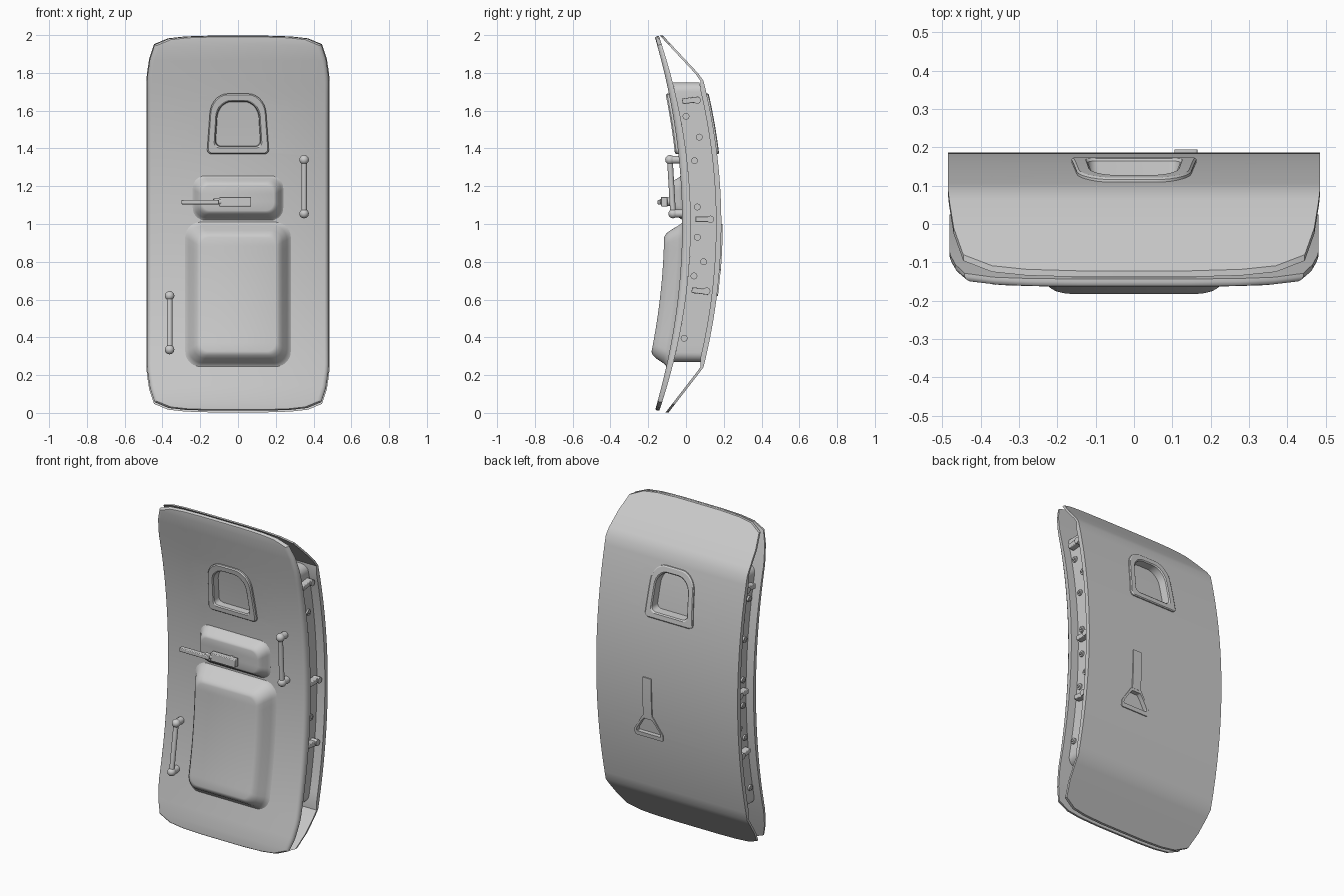
import bpy, bmesh, math
from mathutils import Vector

if "Cube" in bpy.data.objects:
    bpy.data.objects.remove(bpy.data.objects["Cube"])


def inner_y(z):            # curved cabin-side surface
    return -0.02 - 0.148 * (z - 1) ** 2


def inner_back(z):         # rear face of the lining
    return 0.025 - 0.17 * (z - 1) ** 2


def outer_y(z):            # curved outer skin with straight sloped ends
    if z > 1.77:
        return 0.09 + (z - 1.77) / 0.225 * -0.21
    if z < 0.24:
        return 0.092 + (0.24 - z) / 0.235 * -0.182
    return 0.187 - 0.164 * (z - 1) ** 2


def front(off):
    return lambda z: inner_y(z) - off


def back(off):
    return lambda z: outer_y(z) + off


def lining_mix(t):         # blend from lining front to lining rear
    return lambda z: inner_y(z) * (1 - t) + inner_back(z) * t


def half(hw, z0, z1, rb, rt, taper=0.0, sides=14):
    """Right half of a rounded rectangle, bottom to top."""
    p = []
    for i in range(8):
        a = -math.pi / 2 + math.pi / 2 * i / 7
        p.append((hw - rb + rb * math.cos(a), z0 + rb + rb * math.sin(a)))
    lo, hi = z0 + rb, z1 - rt
    p += [(hw, lo + (hi - lo) * i / sides) for i in range(1, sides)]
    for i in range(8):
        a = math.pi / 2 * i / 7
        p.append((hw - rt + rt * math.cos(a), hi + rt * math.sin(a)))
    return [(x * (1 - taper * (z - z0) / (z1 - z0)), z) for x, z in p]


def loft(name, rings, cap_start=True, cap_end=True, closed=False, cx=0.0):
    """Bridge mirrored outlines, each laid on its own surface y(z)."""
    bm = bmesh.new()
    loops = []
    for outline, y in rings:
        full = list(outline) + [(-x, z) for x, z in reversed(outline)]
        loops.append([bm.verts.new((cx + x, y(z), z)) for x, z in full])
    n = len(loops[0])
    pairs = list(zip(loops, loops[1:]))
    if closed:
        pairs.append((loops[-1], loops[0]))
    for a, b in pairs:
        for i in range(n):
            j = (i + 1) % n
            bm.faces.new((a[i], a[j], b[j], b[i]))
    caps = [] if closed else [l for l, on in ((loops[0], cap_start), (loops[-1], cap_end)) if on]
    for l in caps:
        for i in range(n // 2 - 1):
            bm.faces.new((l[i], l[i + 1], l[n - 2 - i], l[n - 1 - i]))
    bmesh.ops.recalc_face_normals(bm, faces=bm.faces)
    me = bpy.data.meshes.new(name)
    bm.to_mesh(me)
    bm.free()
    ob = bpy.data.objects.new(name, me)
    bpy.context.collection.objects.link(ob)
    return ob


def rod(name, a, b, r, sides=16):
    a, b = Vector(a), Vector(b)
    bpy.ops.mesh.primitive_cylinder_add(vertices=sides, radius=r, depth=(b - a).length, location=(a + b) / 2)
    ob = bpy.context.object
    ob.rotation_euler = (b - a).to_track_quat('Z', 'Y').to_euler()
    ob.name = name


def ball(name, loc, r):
    bpy.ops.mesh.primitive_uv_sphere_add(segments=16, ring_count=10, radius=r, location=loc)
    bpy.context.object.name = name


def box(name, loc, size, bevel=0.004, rot=0.0):
    bpy.ops.mesh.primitive_cube_add(size=1, location=loc, rotation=(rot, 0, 0))
    ob = bpy.context.object
    ob.name = name
    ob.scale = size
    bpy.ops.object.transform_apply(location=False, rotation=False, scale=True)
    m = ob.modifiers.new("bevel", 'BEVEL')
    m.width, m.segments = bevel, 2


def cut(target, name, outline, y0, y1, cx=0.0):
    cutter = loft(name, [(outline, lambda z: y0), (outline, lambda z: y1)], cx=cx)
    cutter.hide_render = True
    m = target.modifiers.new("cut", 'BOOLEAN')
    m.operation, m.object, m.solver = 'DIFFERENCE', cutter, 'EXACT'
    bpy.context.view_layer.objects.active = target
    bpy.ops.object.modifier_apply(modifier="cut")
    bpy.data.objects.remove(cutter)


# Door outline shared by lining and skin
def door_outline(z0, z1, w, inset=0.0):
    low = [(.15, 0), (.28, .004), (.37, .014), (.445, .045), (.47, .12), (.482, .2), (.485, .24)]
    k = w / .485
    pts = [(x * k, z0 + z) for x, z in low]
    a, b = z0 + .24, z1 - .24
    pts += [(w, a + (b - a) * i / 30) for i in range(1, 30)]
    pts += [(x * k, z1 - z) for x, z in reversed(low)]
    mid = (z0 + z1) / 2
    return [(x - inset, mid + (z - mid) * (1 - inset * .5)) for x, z in pts]


# Cabin-side lining panel with rolled edge
lining = loft("inner_lining", [(door_outline(.012, 1.995, .481, i), lining_mix(t))
                               for i, t in ((.022, 0), (.011, .12), (.004, .35), (0, .65), (0, 1))])


# Outer skin, thinner at the sloped ends
def skin_inside(z):
    return outer_y(z) - (.028 if abs(z - 1) < .72 else .016)


skin = loft("outer_skin", [(door_outline(.003, 1.997, .485), back(0)),
                           (door_outline(.003, 1.997, .485), skin_inside)])

# Window openings through both panels
for panel in (lining, skin):
    cut(panel, "window_cutter", half(.135, 1.395, 1.665, .03, .09, .1), -.4, .4)


# Window surrounds with recessed panes
def window(name, surf, rise, depth):
    loft(name, [
        (half(.165, 1.37, 1.69, .025, .1, .14), surf(-.002)),
        (half(.165, 1.37, 1.69, .025, .1, .14), surf(rise * .6)),
        (half(.159, 1.376, 1.684, .022, .096, .14), surf(rise)),
        (half(.128, 1.403, 1.657, .03, .085, .12), surf(rise)),
        (half(.122, 1.41, 1.65, .03, .083, .12), surf(rise - .006)),
        (half(.119, 1.413, 1.647, .03, .082, .12), surf(-depth))], cap_start=False)


window("inner_window", front, .018, .03)
window("outer_window", back, .011, .045)


# Padded housings on the lining, flared at the base
def housing(name, hw, z0, z1, r, depth, slope):
    steps = [(0, -.002), (.1, .06), (.25, .24), (.55, .67), (.75, .88), (.88, .96), (1, 1)]
    loft(name, [(half(hw - slope * i, z0 + slope * i, z1 - slope * i, r - slope * i * .4, r - slope * i * .4),
                 front(depth * o)) for i, o in steps], cap_start=False)


housing("slide_cover", .28, .245, 1.01, .08, .095, .08)
housing("latch_housing", .24, 1.02, 1.255, .065, .062, .05)

# Latch lever on the upper housing
rod("lever_pivot", (0.02, -.06, 1.118), (0.02, -.115, 1.118), .022)
box("lever_grip", (-.015, -.115, 1.118), (.17, .035, .05))
rod("lever_neck", (-.09, -.12, 1.118), (-.13, -.128, 1.118), .016)
box("lever_arm", (-.2, -.135, 1.116), (.2, .03, .024))

# Grab handles
for side, x, z0, z1 in (("right", .35, 1.055, 1.34), ("left", -.362, .335, .62)):
    ends = []
    for z in (z0, z1):
        foot = inner_y(z)
        tip = (x, foot - .048, z)
        rod(side + "_handle_post", (x, foot + .005, z), tip, .021)
        ball(side + "_handle_knob", tip, .025)
        ends.append(tip)
    rod(side + "_handle_bar", ends[0], ends[1], .015)

# Structural frame between the panels
fo, fi = half(.43, .27, 1.75, .05, .05, sides=30), half(.41, .29, 1.73, .04, .04, sides=30)
loft("door_frame", [(fo, inner_back), (fo, back(-.024)), (fi, back(-.024)), (fi, inner_back)], closed=True)

# Rollers and stop brackets on both sides of the frame
for s in (-1, 1):
    for y, z in ((0, 1.57), (.07, 1.46), (.045, 1.335), (.06, 1.09), (.06, .93), (.093, .8), (.042, .725), (-.01, .395)):
        rod("guide_roller", (s * .42, y, z), (s * .44, y, z), .018)
        rod("roller_pin", (s * .42, y, z), (s * .446, y, z), .008, 10)
    for y, z, rot in ((.025, 1.655, .12), (.095, 1.025, 0), (.075, .645, -.12)):
        box("stop_bracket", (s * .443, y, z), (.045, .09, .03), rot=rot)
        rod("stop_pin", (s * .42, y + .035, z), (s * .472, y + .035, z), .019)

# Exterior handle: slim flap above a recessed grip cup
grip = [(.09, .62), (.097, .627), (.097, .66), (.056, .725), (.036, .757), (.032, .76)]
grip_in = [(.078, .645), (.082, .648), (.082, .663), (.047, .717), (.03, .738), (.026, .74)]
cut(skin, "grip_cutter", [(x + .003, z) for x, z in grip_in], .1, .3, cx=.135)
loft("outside_grip_cup", [(grip, back(-.003)), (grip, back(.006)), (grip_in, back(.006)), (grip_in, back(-.022))],
     cap_start=False, cx=.135)
flap = half(.03, .755, 1.0, .005, .005)
loft("outside_handle_flap", [(flap, back(-.003)), (flap, back(.007))], cap_start=False, cx=.135)

# Smooth shading with crisp edges
for ob in bpy.context.scene.objects:
    ob.select_set(True)
    bpy.context.view_layer.objects.active = ob
bpy.ops.object.shade_smooth_by_angle(angle=math.radians(30))
